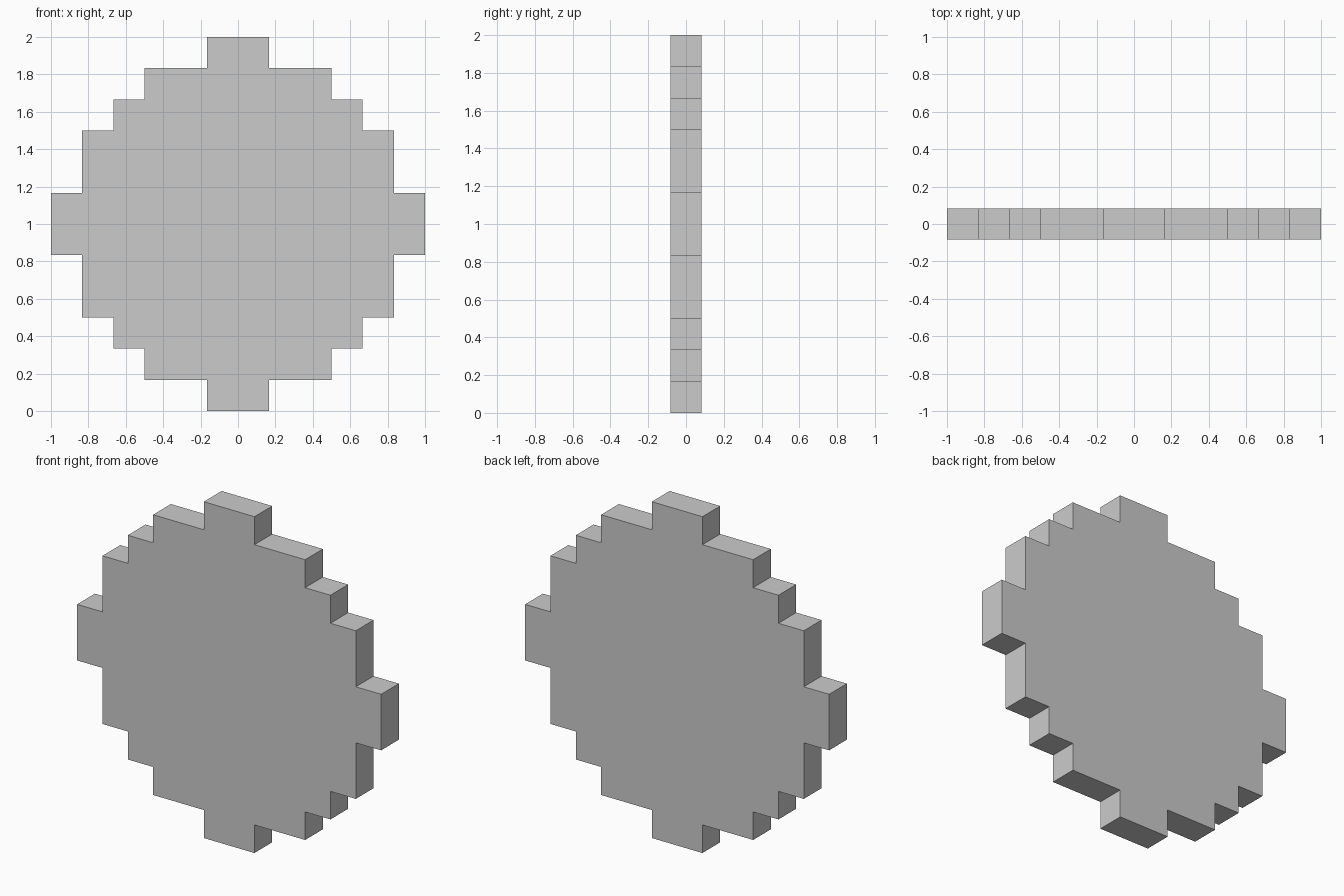
import bpy, bmesh

if "Cube" in bpy.data.objects:
    bpy.data.objects.remove(bpy.data.objects["Cube"])

U = 1 / 6  # one pixel step of the stepped disc

# Quarter outline in pixel steps, from the top tab round to the right tab
quarter = [(1, 6), (1, 5), (3, 5), (3, 4), (4, 4), (4, 3), (5, 3), (5, 1), (6, 1)]

# Turn the quarter by 90 degrees four times for the full outline
outline = []
for _ in range(4):
    outline += quarter
    quarter = [(z, -x) for x, z in quarter]

# Stepped disc: front face extruded to one pixel of thickness
bm = bmesh.new()
front = bm.faces.new([bm.verts.new((x * U, -U / 2, 1 + z * U)) for x, z in outline])
result = bmesh.ops.extrude_face_region(bm, geom=[front], use_keep_orig=True)
back = [v for v in result["geom"] if isinstance(v, bmesh.types.BMVert)]
bmesh.ops.translate(bm, verts=back, vec=(0, U, 0))
bmesh.ops.recalc_face_normals(bm, faces=bm.faces)

mesh = bpy.data.meshes.new("stepped_disc")
bm.to_mesh(mesh)
bm.free()
bpy.context.collection.objects.link(bpy.data.objects.new("stepped_disc", mesh))
